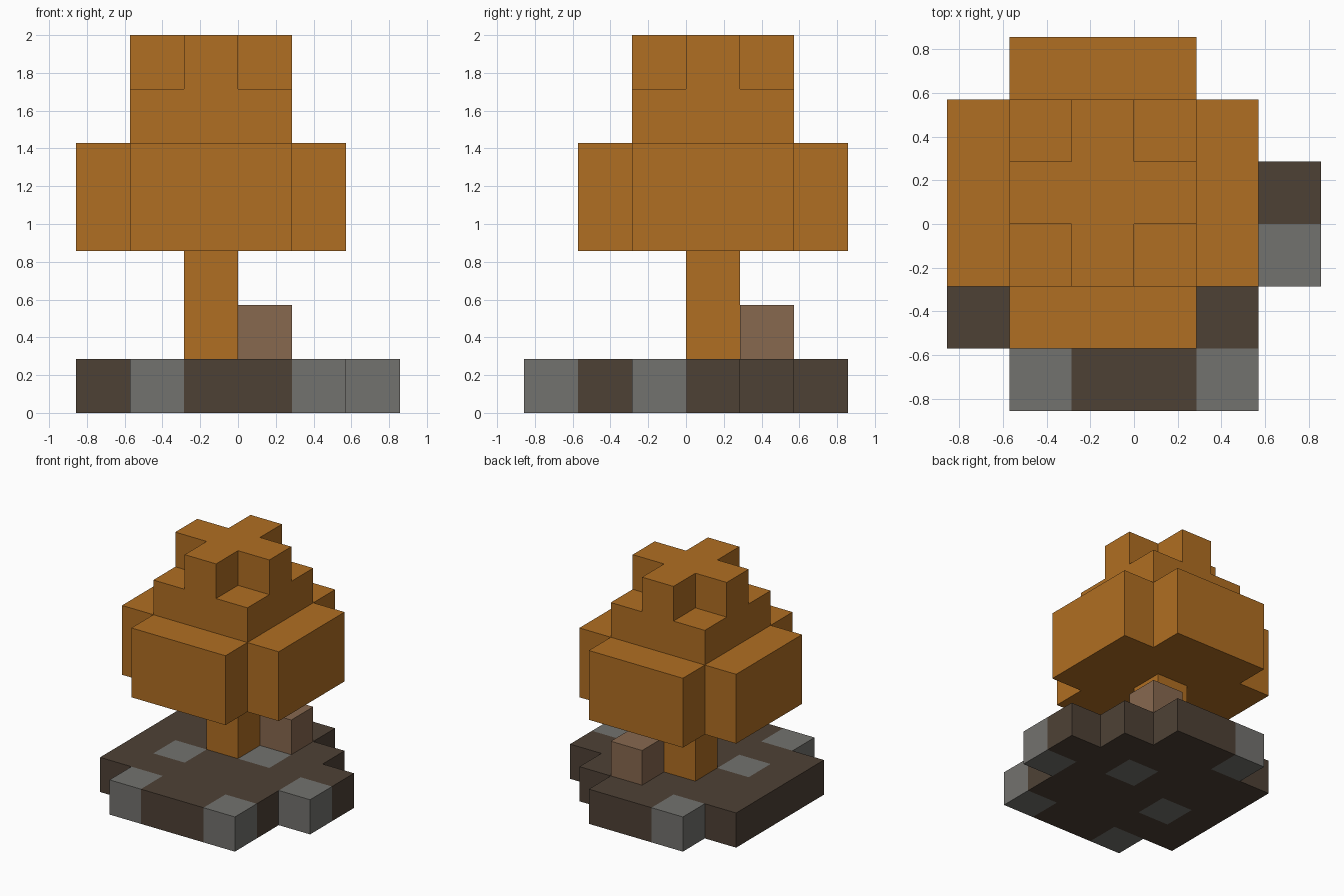
import bpy, bmesh, math
from mathutils import Vector

cube = bpy.data.objects.get("Cube")
if cube:
    bpy.data.objects.remove(cube, do_unlink=True)

U = 2 / 7  # edge length of one block


def material(name, rgb):
    m = bpy.data.materials.new(name)
    m.use_nodes = True
    m.diffuse_color = (*rgb, 1)
    bsdf = m.node_tree.nodes["Principled BSDF"]
    bsdf.inputs["Base Color"].default_value = (*rgb, 1)
    bsdf.inputs["Roughness"].default_value = 0.9
    return m


autumn = material("autumn_orange", (0.434, 0.156, 0.016))
soil = material("dark_soil", (0.076, 0.053, 0.036))
stone = material("grey_stone", (0.171, 0.168, 0.156))
clay = material("light_brown", (0.242, 0.138, 0.078))


def cells(plan, levels):
    """Blocks of a floor plan (rows run back to front), repeated on each level."""
    return {(x, len(plan) - 1 - r, z): c
            for z in levels for r, row in enumerate(plan)
            for x, c in enumerate(row) if c != "."}


# Floor plans: one letter per block
BASE = [".gdd..",
        "ddddd.",
        "dddgdd",
        "dgdddg",
        "ddddd.",
        ".gddg."]
LEAVES_WIDE = [".ooo..",
               "ooooo.",
               "ooooo.",
               "ooooo.",
               ".ooo..",
               "......"]
LEAVES_MID = ["......", ".ooo..", ".ooo..", ".ooo..", "......", "......"]
LEAVES_TOP = ["......", "..o...", ".ooo..", "..o...", "......", "......"]

canopy = cells(LEAVES_WIDE, (3, 4)) | cells(LEAVES_MID, (5,)) | cells(LEAVES_TOP, (6,))
trunk = {(2, 3, z): "o" for z in (1, 2)}
parts = {
    "ground_slab": (cells(BASE, (0,)), {"d": soil, "g": stone}),
    "trunk": (trunk, {"o": autumn}),
    "canopy": (canopy, {"o": autumn}),
    "small_block": ({(3, 4, 1): "b"}, {"b": clay}),
}
solid = {cell for blocks, _ in parts.values() for cell in blocks}
AXES = [Vector((1, 0, 0)), Vector((0, 1, 0)), Vector((0, 0, 1))]


def build(name, blocks, palette):
    """Mesh the exposed sides of the blocks and merge the flat areas of one colour."""
    bm = bmesh.new()
    slots = list(palette)
    for cell, letter in blocks.items():
        middle = Vector(cell) + Vector((-2.5, -2.5, 0.5))
        for k, axis in enumerate(AXES):
            for d in (axis, -axis):
                if tuple(int(c + s) for c, s in zip(cell, d)) in solid:
                    continue
                a = AXES[(k + 1) % 3]
                b = d.cross(a)
                corners = (-a - b, a - b, a + b, b - a)
                face = bm.faces.new([bm.verts.new((middle + (d + c) / 2) * U) for c in corners])
                face.material_index = slots.index(letter)
    bmesh.ops.remove_doubles(bm, verts=bm.verts, dist=U / 100)
    bmesh.ops.dissolve_limit(bm, angle_limit=math.radians(1), verts=bm.verts,
                             edges=bm.edges, delimit={"MATERIAL"})
    mesh = bpy.data.meshes.new(name)
    bm.to_mesh(mesh)
    bm.free()
    for m in palette.values():
        mesh.materials.append(m)
    bpy.context.collection.objects.link(bpy.data.objects.new(name, mesh))


for part, (blocks, palette) in parts.items():
    build(part, blocks, palette)
